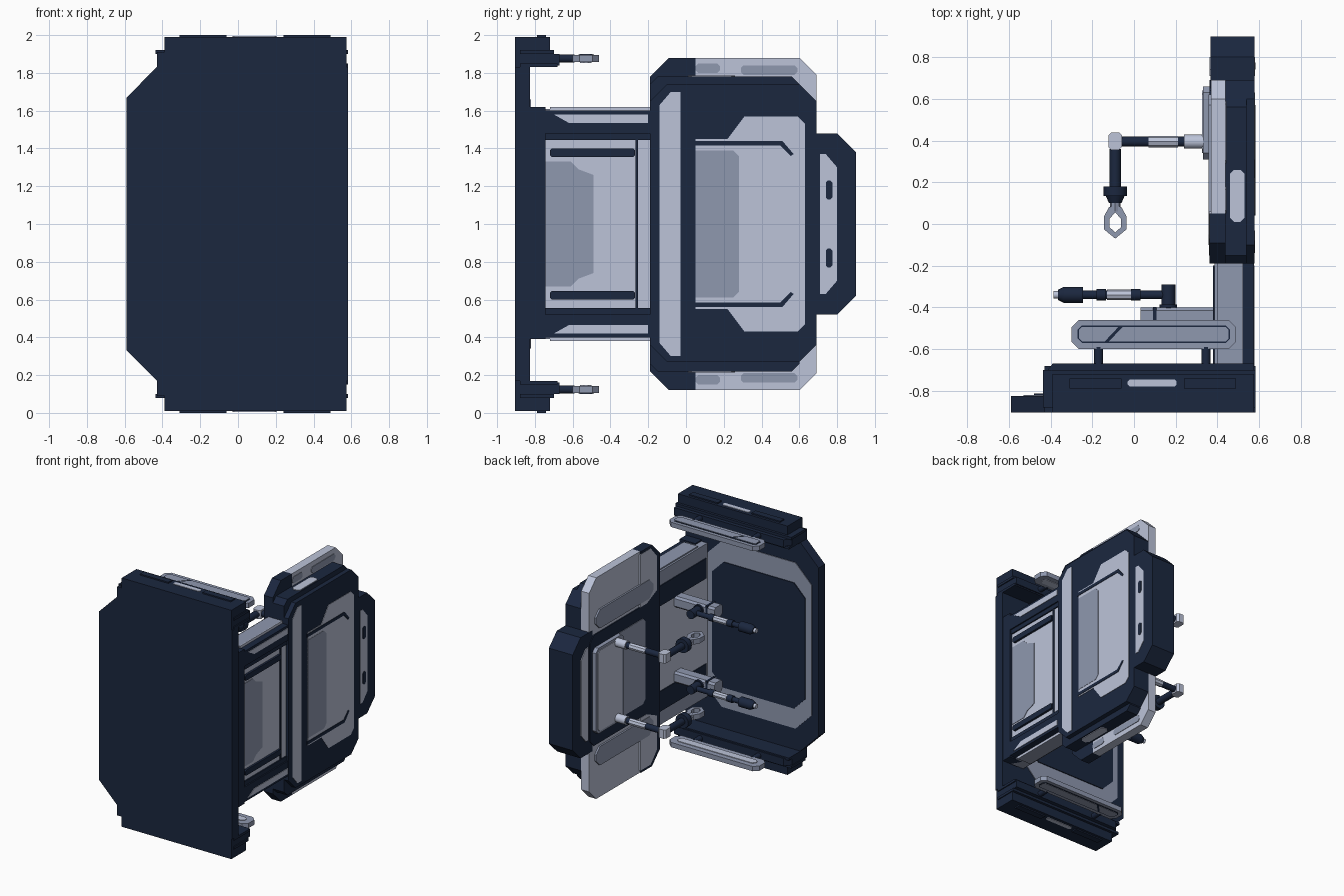
import bpy, bmesh, math
from mathutils import Matrix, Vector

cube = bpy.data.objects.get("Cube")
if cube:
    bpy.data.objects.remove(cube)


def material(name, rgb):
    mat = bpy.data.materials.new(name)
    mat.use_nodes = True
    linear = [((c / 255 + 0.055) / 1.055) ** 2.4 for c in rgb] + [1]
    mat.diffuse_color = linear
    mat.node_tree.nodes["Principled BSDF"].inputs["Base Color"].default_value = linear
    return mat


NAVY = material("dark navy", (27, 39, 63))
LIGHT = material("light grey", (188, 196, 217))
MID = material("mid grey", (143, 152, 175))
AXES = {"x": (1, 2, 0), "y": (0, 2, 1), "z": (0, 1, 2)}


def finish(name, bm, mat):
    bmesh.ops.recalc_face_normals(bm, faces=bm.faces)
    mesh = bpy.data.meshes.new(name)
    bm.to_mesh(mesh)
    bm.free()
    mesh.materials.append(mat)
    obj = bpy.data.objects.new(name, mesh)
    bpy.context.collection.objects.link(obj)
    return obj


def prism(name, mat, axis, points, low, high):
    """Extrude an outline along an axis."""
    bm = bmesh.new()
    u, v, w = AXES[axis]
    corners = []
    for a, b in points:
        p = Vector()
        p[u], p[v], p[w] = a, b, low
        corners.append(bm.verts.new(p))
    face = bm.faces.new(corners)
    out = bmesh.ops.extrude_face_region(bm, geom=[face])
    move = Vector()
    move[w] = high - low
    bmesh.ops.translate(bm, vec=move, verts=[g for g in out["geom"] if isinstance(g, bmesh.types.BMVert)])
    return finish(name, bm, mat)


def cut_rect(a, b, c, d, cut=0.0):
    """Rectangle a..b by c..d with cut corners."""
    if not cut:
        return [(a, c), (b, c), (b, d), (a, d)]
    return [(a + cut, c), (b - cut, c), (b, c + cut), (b, d - cut),
            (b - cut, d), (a + cut, d), (a, d - cut), (a, c + cut)]


def mirrored(half):
    """Close a half outline by mirroring it about the middle height."""
    return [(y, 1 + h) for y, h in half] + [(y, 1 - h) for y, h in reversed(half)]


def box(name, mat, x, y, z, cut=0.0, axis="x"):
    spans = (x, y, z)
    u, v, w = AXES[axis]
    return prism(name, mat, axis, cut_rect(*spans[u], *spans[v], cut), *spans[w])


def rod(name, mat, axis, start, end, radius, tip=None, sides=16):
    """Cylinder or cone along an axis from start to a coordinate on that axis."""
    stop = Vector(start)
    stop[AXES[axis][2]] = end
    way = stop - Vector(start)
    turn = way.to_track_quat("Z", "Y").to_matrix().to_4x4()
    bm = bmesh.new()
    bmesh.ops.create_cone(bm, cap_ends=True, segments=sides, radius1=radius,
                          radius2=radius if tip is None else tip, depth=way.length,
                          matrix=Matrix.Translation((Vector(start) + stop) / 2) @ turn)
    obj = finish(name, bm, mat)
    bpy.context.view_layer.objects.active = obj
    obj.select_set(True)
    bpy.ops.object.shade_smooth_by_angle()
    obj.select_set(False)


# Front wall with its inner ring and panel
prism("front_wall", NAVY, "y", mirrored([(-.59, .67), (-.43, .83), (-.43, .91), (-.39, .91), (-.39, .99),
                                         (.575, .99), (.575, .83), (.583, .83)]), -.905, -.825)
box("wall_ring", MID, (-.53, .4), (-.826, -.82), (.34, 1.66), .14, "y")
box("wall_panel", NAVY, (-.48, .34), (-.826, -.813), (.5, 1.5), .1, "y")

# Rear panel layers
prism("inner_shell", LIGHT, "x", mirrored([(.05, .88), (.6, .88), (.69, .79)]), .37, .44)
prism("edge_column", NAVY, "x", mirrored([(-.19, .78), (-.09, .88), (.05, .88)]), .362, .44)
box("frame_layer", NAVY, (.44, .54), (-.19, .6), (.22, 1.78), .04)
box("outer_frame", NAVY, (.44, .577), (-.19, .69), (.27, 1.74), .09)
box("inner_recess", NAVY, (.362, .37), (.0, .69), (.56, 1.44), .05)
box("inner_recess_panel", MID, (.357, .363), (.0, .64), (.66, 1.34), .03)
box("inner_pad", MID, (.33, .37), (.31, .66), (.66, 1.34), .03)
box("inner_pad_face", LIGHT, (.325, .331), (.34, .64), (.68, 1.32), .02)
prism("edge_strip", LIGHT, "x", mirrored([(-.14, .63), (-.08, .7), (-.03, .7)]), .574, .58)
prism("outer_panel", LIGHT, "x", mirrored([(.05, .45), (.22, .45), (.31, .57), (.59, .57), (.63, .53)]), .574, .58)
prism("outer_panel_shade", MID, "x", mirrored([(.05, .39), (.25, .39), (.28, .36)]), .576, .582)

# Rear handle block
prism("rear_block", NAVY, "x", mirrored([(.65, .48), (.8, .48), (.9, .38)]), .368, .577)
plate = mirrored([(.71, .37), (.74, .37), (.8, .3)])
prism("rear_block_plate", LIGHT, "x", plate, .574, .58)
prism("rear_block_inner_plate", LIGHT, "x", plate, .362, .37)

# Middle wall between the front wall and the rear panel
box("middle_wall", LIGHT, (.385, .555), (-.82, -.19), (.5, 1.5))
box("middle_wall_post", NAVY, (.44, .577), (-.825, -.745), (.39, 1.62))
prism("middle_wall_shade", MID, "x", mirrored([(-.745, .33), (-.61, .33), (-.57, .29), (-.49, .26)]), .55, .559)
box("middle_wall_seam", NAVY, (.55, .563), (-.268, -.255), (.55, 1.45))

for side in (1, -1):
    place = "upper" if side > 0 else "lower"

    def h(low, high):
        """Height span measured from the middle plane."""
        return tuple(sorted((1 + side * low, 1 + side * high)))

    # Flanges, tabs and lamps on the front wall
    box(place + "_flange", NAVY, (-.39, .575), (-.9, -.72), h(.83, .99))
    prism(place + "_flange_step", NAVY, "z", [(-.43, -.9), (.575, -.9), (.575, -.67), (-.39, -.67), (-.43, -.72)],
          *h(.84, .9))
    box(place + "_flange_lip", NAVY, (-.437, .583), (-.88, -.7), h(.9, .92))
    box(place + "_flange_foot", NAVY, (-.43, .583), (-.88, -.68), h(.83, .85))
    for x in (-.31, .24):
        box(place + "_flange_tab", NAVY, (x, x + .25), (-.79, -.74), h(.98, 1))
    box(place + "_flange_lamp", LIGHT, (-.03, .205), (-.78, -.745), h(.985, .994), .01, "z")

    # Rails with track outline and mounts
    box(place + "_rail", MID, (-.3, .49), (-.6, -.46), h(.857, .895), .035, "z")
    box(place + "_rail_groove", NAVY, (-.27, .46), (-.57, -.487), h(.894, .898), .02, "z")
    prism(place + "_rail_inlay_long", MID, "z",
          [(-.12, -.563), (.44, -.563), (.453, -.55), (.453, -.507), (.44, -.494), (-.055, -.494)], *h(.895, .901))
    prism(place + "_rail_inlay_short", MID, "z",
          [(-.25, -.563), (-.14, -.563), (-.075, -.494), (-.25, -.494), (-.263, -.507), (-.263, -.55)], *h(.895, .901))
    box(place + "_rail_underside", LIGHT, (-.25, .44), (-.56, -.5), h(.852, .86), .02, "z")
    for x in (-.17, .345):
        rod(place + "_rail_mount", NAVY, "y", (x, -.68, 1 + side * .876), -.59, .022)

    # Beams of the middle wall
    box(place + "_beam", MID, (.385, .52), (-.82, -.19), h(.48, .61))
    box(place + "_beam_cap", MID, (.4, .52), (-.72, -.19), h(.6, .62))
    box(place + "_beam_cap_edge", LIGHT, (.516, .523), (-.72, -.19), h(.6, .62))
    box(place + "_beam_cover", NAVY, (.5, .575), (-.82, -.19), h(.48, .6))
    prism(place + "_beam_strip", LIGHT, "x", [(y, 1 + side * z) for y, z in
          ((-.7, .58), (-.2, .58), (-.2, .535), (-.62, .535))], .57, .579)
    box(place + "_middle_bar", NAVY, (.55, .572), (-.72, -.27), h(.355, .4), .01)
    box(place + "_middle_bar_edge", NAVY, (.55, .565), (-.745, -.19), h(.445, .48))
    box(place + "_middle_inner_band", NAVY, (.378, .386), (-.8, -.2), h(.34, .5))

    # Rear panel trim
    prism(place + "_panel_groove", NAVY, "x", [(y, 1 + side * z) for y, z in
          ((.04, .415), (.04, .44), (.51, .44), (.57, .37), (.555, .36), (.5, .415))], .576, .583)
    box(place + "_edge_lamp", LIGHT, (.46, .53), (.01, .26), h(.775, .785), .02, "z")
    for y, width, low in ((.05, .13, .8), (.29, .3, .79)):
        box(place + "_shell_shade", MID, (.437, .444), (y, y + width), h(low, low + .05), .015)
    prism(place + "_edge_column_plate", LIGHT, "x", [(y, 1 + side * z) for y, z in
          ((-.15, .5), (-.15, .77), (-.07, .86), (.06, .86), (.06, .44), (-.02, .44))], .36, .372)
    box(place + "_inner_shell_shade", MID, (.357, .371), (-.1, .62), h(.47, .62), .05)
    box(place + "_block_slot", NAVY, (.577, .583), (.74, .775), h(.13, .23), .01)

    # Gripper arm on the rear pad
    z = 1 + side * .3
    elbow, y = -.09, .395
    rod(place + "_grip_socket", LIGHT, "x", (.34, y, z), .24, .034)
    rod(place + "_grip_upper_rod", NAVY, "x", (.25, y, z), elbow, .024)
    rod(place + "_grip_sleeve", LIGHT, "x", (.21, y, z), .07, .027, sides=8)
    box(place + "_grip_elbow", LIGHT, (elbow - .033, elbow + .033), (.355, .44), (z - .035, z + .035), .015, "z")
    rod(place + "_grip_forearm", NAVY, "y", (elbow, .36, z), .17, .027)
    rod(place + "_grip_disc", NAVY, "y", (elbow, .18, z), .135, .056)
    rod(place + "_grip_collar", NAVY, "y", (elbow, .135, z), .1, .045, .03)
    rod(place + "_grip_neck", MID, "y", (elbow, .105, z), .06, .025, sides=8)
    for s in (-1, 1):
        prism(place + "_claw", MID, "z", [(elbow + s * a, b) for a, b in
              ((0, .09), (.03, .08), (.055, .035), (.055, -.025), (0, -.07), (0, -.04),
               (.028, -.015), (.028, .025), (0, .055))], z - .02, z + .02)

    # Tool arm on the middle wall
    y = -.34
    box(place + "_tool_base", MID, (.03, .39), (-.5, -.4), (z - .045, z + .045), .015)
    box(place + "_tool_base_band", NAVY, (.09, .108), (-.502, -.398), (z - .048, z + .048))
    rod(place + "_tool_shoulder", NAVY, "y", (.165, -.41, z), -.29, .034)
    rod(place + "_tool_shoulder_disc", NAVY, "y", (.165, -.4, z), -.385, .042)
    rod(place + "_tool_rod", NAVY, "x", (.165, y, z), -.27, .02)
    rod(place + "_tool_sleeve", LIGHT, "x", (0, y, z), -.13, .025, sides=8)
    for x in (.03, -.135):
        rod(place + "_tool_joint", NAVY, "x", (x, y, z), x - .045, .028)
    rod(place + "_tool_head", NAVY, "x", (-.245, y, z), -.335, .039)
    rod(place + "_tool_nose", NAVY, "x", (-.335, y, z), -.365, .039, .024)
    rod(place + "_tool_tip", LIGHT, "x", (-.36, y, z), -.385, .018)
